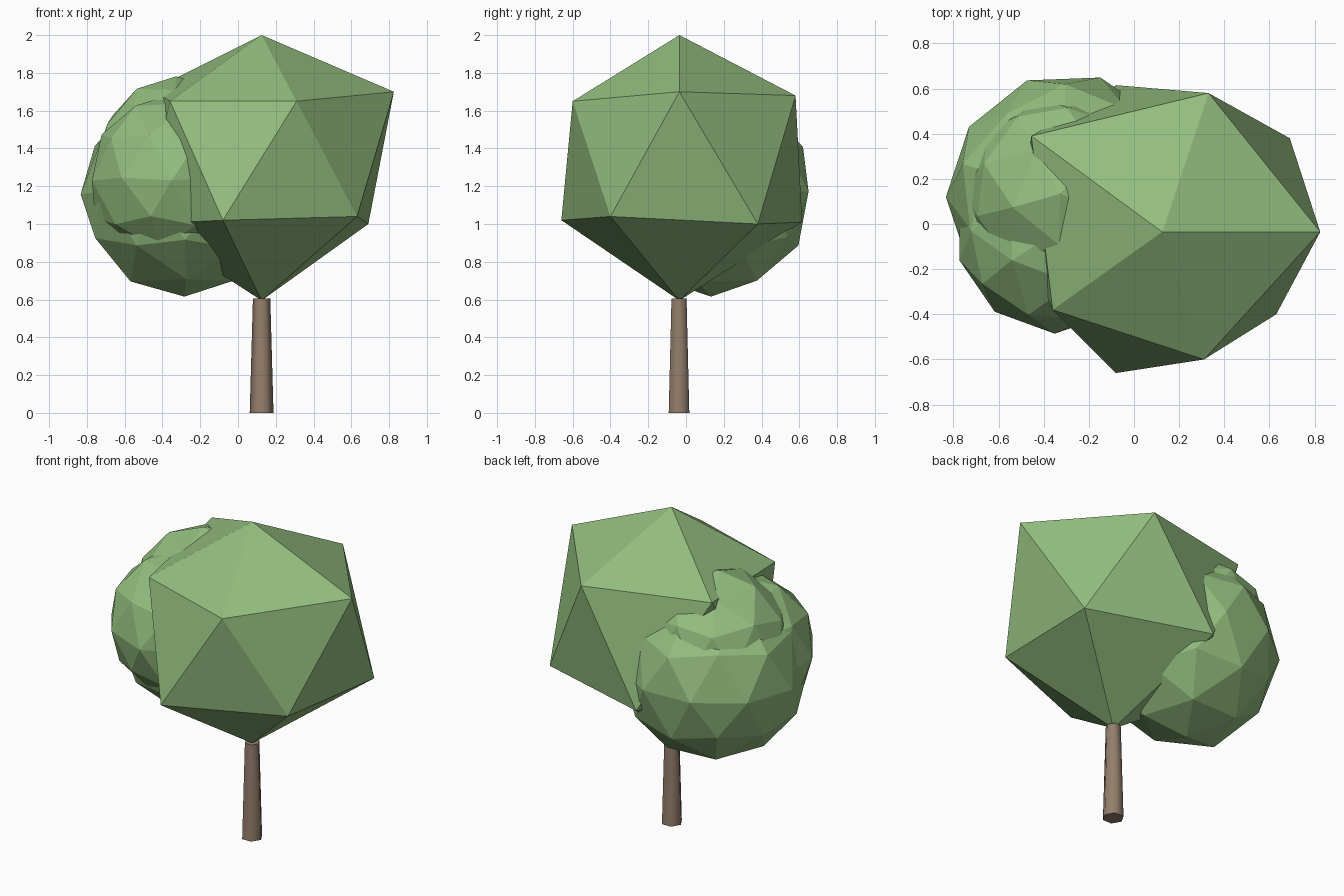
import bpy, bmesh, random
from math import radians
from mathutils import Vector, Matrix

if "Cube" in bpy.data.objects:
    bpy.data.objects.remove(bpy.data.objects["Cube"])

random.seed(4)


def material(name, rgb):
    m = bpy.data.materials.new(name)
    m.diffuse_color = (*rgb, 1)
    m.use_nodes = True
    m.node_tree.nodes["Principled BSDF"].inputs["Base Color"].default_value = m.diffuse_color
    return m


leaf = material("leaf_green", (0.29, 0.51, 0.21))
bark = material("bark_brown", (0.3, 0.21, 0.15))


def finish(bm, name, mat):
    bmesh.ops.recalc_face_normals(bm, faces=bm.faces)
    me = bpy.data.meshes.new(name)
    bm.to_mesh(me)
    bm.free()
    me.materials.append(mat)
    ob = bpy.data.objects.new(name, me)
    bpy.context.collection.objects.link(ob)
    return ob


# Tapered six-sided trunk, ending at the crown's lowest point
bm = bmesh.new()
bmesh.ops.create_cone(bm, cap_ends=True, segments=6, radius1=0.063, radius2=0.046, depth=0.605,
                      matrix=Matrix.Translation((0.125, -0.037, 0.3025)) @ Matrix.Rotation(radians(30), 4, 'Z'))
for f in bm.faces:
    f.smooth = len(f.verts) == 4
finish(bm, "trunk", bark)

# Main crown: slightly irregular icosahedron
top, bottom = (0.125, -0.035, 2.0), (0.125, -0.035, 0.595)
upper = [(0.825, -0.035, 1.70), (0.33, 0.58, 1.68), (-0.455, 0.39, 1.71),
         (-0.36, -0.38, 1.65), (0.31, -0.60, 1.65)]
lower = [(0.69, 0.38, 1.0), (-0.08, 0.615, 1.01), (-0.50, -0.03, 1.0),
         (-0.08, -0.66, 1.02), (0.63, -0.40, 1.04)]
bm = bmesh.new()
t, b = bm.verts.new(top), bm.verts.new(bottom)
U = [bm.verts.new(p) for p in upper]
L = [bm.verts.new(p) for p in lower]
for i in range(5):
    j = (i + 1) % 5
    for tri in ((t, U[i], U[j]), (U[i], L[i], U[j]), (U[j], L[i], L[j]), (b, L[j], L[i])):
        bm.faces.new(tri)
finish(bm, "main_crown", leaf)


# Side crown: overlapping lumpy lobes that leave creased seams
def lobe(name, centre, radius, spin, jitter=0.01):
    bm = bmesh.new()
    bmesh.ops.create_icosphere(bm, subdivisions=2, radius=radius)
    for v in bm.verts:
        v.co += Vector([random.uniform(-jitter, jitter) for _ in range(3)])
    bmesh.ops.transform(bm, verts=bm.verts,
                        matrix=Matrix.Translation(centre) @ Matrix.Rotation(radians(spin), 4, 'Z'))
    finish(bm, name, leaf)


lobe("side_crown_front", (-0.345, -0.03, 1.24), 0.455, 0)
lobe("side_crown_low", (-0.29, 0.13, 1.165), 0.54, 20)
lobe("side_crown_upper", (-0.315, 0.135, 1.33), 0.445, 50)
